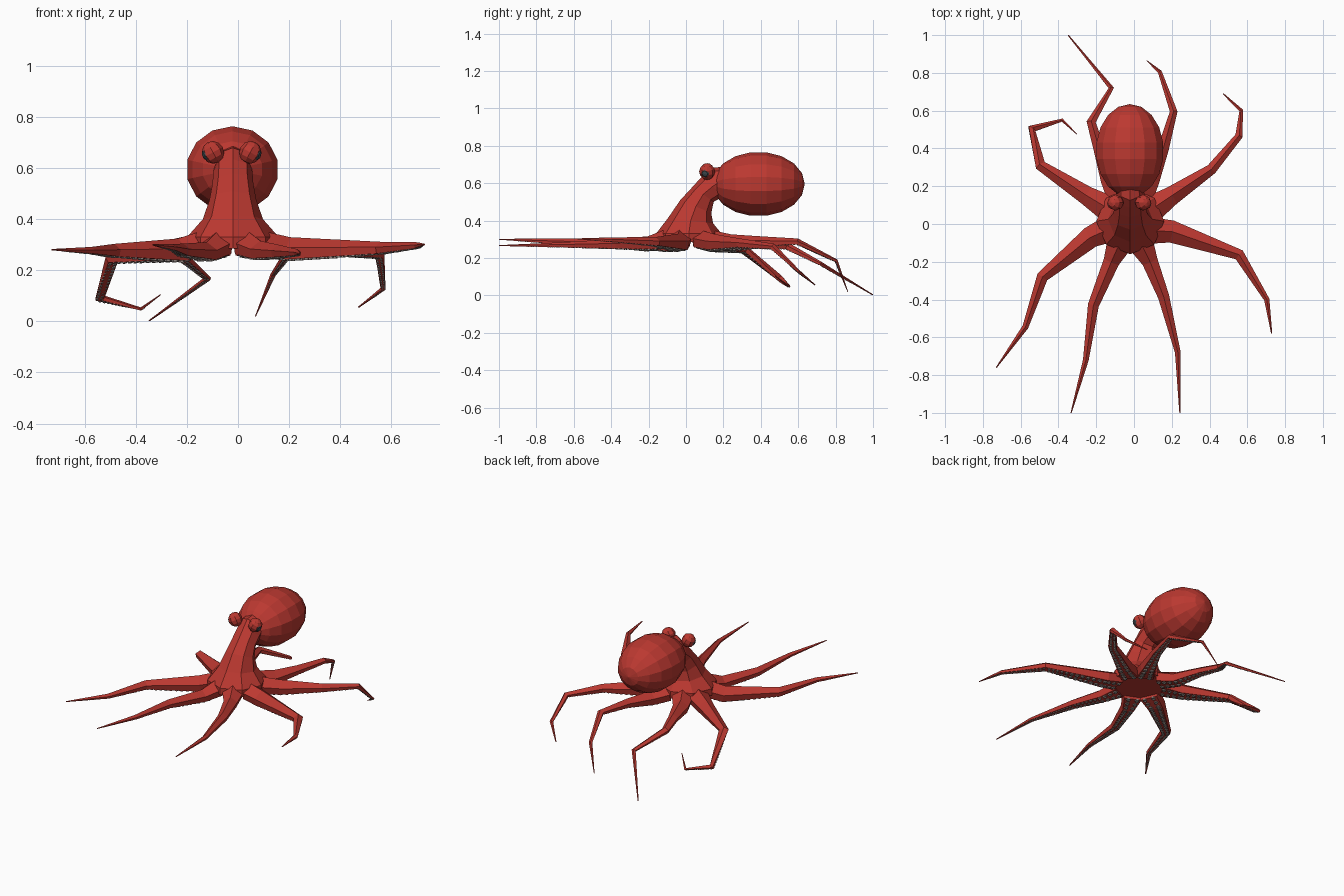
import bpy, bmesh, math
from mathutils import Vector as V

if "Cube" in bpy.data.objects:
    bpy.data.objects.remove(bpy.data.objects["Cube"])

CX = -0.02  # mid-plane of the body


def material(name, rgb):
    m = bpy.data.materials.new(name)
    m.diffuse_color = (*rgb, 1)
    m.use_nodes = True
    m.node_tree.nodes["Principled BSDF"].inputs["Base Color"].default_value = m.diffuse_color
    return m


RED = material("red_skin", (0.5, 0.04, 0.03))
GREY = material("sucker_grey", (0.3, 0.25, 0.23))
DARK = material("pupil_dark", (0.05, 0.07, 0.08))
Z = V((0, 0, 1))


def loft(bm, rings):
    """Skin a list of closed rings and cap both ends."""
    loops = [[bm.verts.new(p) for p in r] for r in rings]
    n = len(loops[0])
    for a, b in zip(loops, loops[1:]):
        for i in range(n):
            bm.faces.new((a[i], a[(i + 1) % n], b[(i + 1) % n], b[i]))
    bm.faces.new(loops[0])
    bm.faces.new(loops[-1])


def finish(bm, name, mat):
    bmesh.ops.recalc_face_normals(bm, faces=bm.faces)
    me = bpy.data.meshes.new(name)
    bm.to_mesh(me)
    bm.free()
    me.materials.append(mat)
    ob = bpy.data.objects.new(name, me)
    bpy.context.collection.objects.link(ob)
    return ob


def sphere(name, centre, radii, mat, u, v, rot):
    bm = bmesh.new()
    bmesh.ops.create_uvsphere(bm, u_segments=u, v_segments=v, radius=1)
    ob = finish(bm, name, mat)
    ob.location, ob.scale, ob.rotation_euler = centre, radii, rot
    return ob


# Mantle: low-poly ellipsoid with its poles along y
sphere("mantle", (CX - 0.002, 0.388, 0.595), (0.184, 0.172, 0.247), RED, 14, 9,
       (math.pi / 2, 0, 0))

# Neck and head: eight-sided tilted rings (front y, front z, back y, back z, half width)
neck = [(-0.16, 0.285, 0.19, 0.285, 0.18), (-0.16, 0.33, 0.19, 0.33, 0.18),
        (-0.095, 0.415, 0.145, 0.385, 0.118), (-0.03, 0.51, 0.135, 0.44, 0.092),
        (0.035, 0.58, 0.148, 0.50, 0.08), (0.085, 0.635, 0.20, 0.53, 0.077),
        (0.125, 0.68, 0.27, 0.56, 0.07), (0.22, 0.69, 0.32, 0.58, 0.06)]
rings = []
for fy, fz, by, bz, w in neck:
    f, b = V((CX, fy, fz)), V((CX, by, bz))
    mid, half = (f + b) / 2, (f - b) / 2
    rings.append([mid + half * math.cos(k * math.pi / 4)
                  + V((w * math.sin(k * math.pi / 4), 0, 0)) for k in range(8)])
bm = bmesh.new()
loft(bm, rings)
finish(bm, "head_and_web", RED)

# Eyes with outward-facing pupils
for side, label in ((-1, "left"), (1, "right")):
    c = V((CX - 0.005 + side * 0.073, 0.113, 0.662))
    sphere(label + "_eye", c, (0.043, 0.043, 0.045), RED, 8, 6, (0, side * 0.5, 0))
    out = V((side * 0.9, -0.3, -0.3)).normalized()
    p = sphere(label + "_pupil", c + out * 0.034, (0.022, 0.022, 0.01), DARK, 8, 4, (0, 0, 0))
    p.rotation_euler = out.to_track_quat('Z', 'Y').to_euler()


def frames(path):
    """Centre, side, up, half width and half height at every joint of an arm."""
    pts = [V(p[:3]) for p in path]
    out = []
    for i, p in enumerate(pts):
        a = (p - pts[i - 1]).normalized() if i else None
        b = (pts[i + 1] - p).normalized() if i < len(pts) - 1 else None
        t = ((a or b) + (b or a)).normalized()
        mitre = 1 / max(0.75, t.dot(a or b))
        s = t.cross(Z).normalized()
        w = path[i][3]
        out.append((p, s, s.cross(t), w * mitre, min(w * 0.95, 0.05)))
    return out


SECTION = [(-1, 0.1), (-0.8, -0.85), (0.8, -0.85), (1, 0.1), (0, 0.9)]


def sucker(bm, c, s, up, r):
    t = s.cross(up).normalized()
    prof = [(1.0, 0.3), (0.95, -0.45), (0.55, -0.45), (0.4, -0.1)]
    loft(bm, [[c + (s * math.cos(a) + t * math.sin(a)) * r * k + up * r * h
               for a in [j * math.pi / 3 for j in range(6)]] for k, h in prof])


def arm(name, path):
    fr = frames(path)
    bm = bmesh.new()
    loft(bm, [[p + s * w * x + u * h * y for x, y in SECTION] for p, s, u, w, h in fr])
    finish(bm, name, RED)
    # Two rows of suckers on the flat underside
    bm = bmesh.new()
    for i in range(len(fr) - 1):
        A, B = fr[i], fr[i + 1]
        length, d = (B[0] - A[0]).length, 0.01
        while d < length:
            k = d / length
            p, s, u, w, h = [x + (y - x) * k for x, y in zip(A, B)]
            s, u = s.normalized(), u.normalized()
            r = min(w * 0.3, 0.014)
            if r < 0.0022:
                break
            for row in (-1, 1):
                sucker(bm, p + s * w * 0.42 * row - u * h * 0.85, s, u, r)
            d += r * 2.3 + 0.002
    finish(bm, name + "_suckers", GREY)


# Eight arms: x, y, z and half width at each joint
arm("front_right_arm", [(0.04, -0.11, .305, .066), (0.085, -0.2, .28, .042),
    (0.157, -0.385, .275, .03), (0.232, -0.68, .27, .015), (0.243, -1, .266, .003)])
arm("front_left_arm", [(-0.08, -0.11, .305, .066), (-0.12, -0.2, .275, .042),
    (-0.215, -0.43, .28, .029), (-0.255, -0.72, .29, .015), (-0.333, -1, .30, .003)])
arm("side_right_arm", [(0.11, -0.035, .305, .068), (0.2, -0.04, .285, .058),
    (0.557, -0.163, .288, .028), (0.703, -0.4, .298, .014), (0.729, -0.58, .302, .003)])
arm("side_left_arm", [(-0.15, -0.035, .305, .068), (-0.23, -0.07, .28, .056),
    (-0.485, -0.28, .278, .03), (-0.575, -0.545, .278, .016), (-0.729, -0.76, .281, .003)])
arm("rear_side_right_arm", [(0.11, 0.09, .30, .068), (0.2, 0.15, .285, .05),
    (0.41, 0.29, .28, .028), (0.555, 0.465, .262, .018), (0.568, 0.6, .13, .010),
    (0.472, 0.69, .056, .003)])
arm("rear_side_left_arm", [(-0.15, 0.09, .30, .068), (-0.25, 0.15, .28, .05),
    (-0.495, 0.31, .25, .026), (-0.54, 0.505, .093, .017), (-0.38, 0.55, .049, .007),
    (-0.303, 0.476, .105, .002)])
arm("back_right_arm", [(0.04, 0.15, .30, .066), (0.09, 0.24, .285, .048),
    (0.155, 0.4, .29, .03), (0.21, 0.595, .288, .019), (0.137, 0.805, .185, .010),
    (0.068, 0.865, .02, .002)])
arm("back_left_arm", [(-0.08, 0.15, .30, .066), (-0.13, 0.24, .28, .048),
    (-0.185, 0.4, .28, .03), (-0.227, 0.54, .265, .022), (-0.12, 0.72, .17, .012),
    (-0.348, 0.999, .003, .003)])
